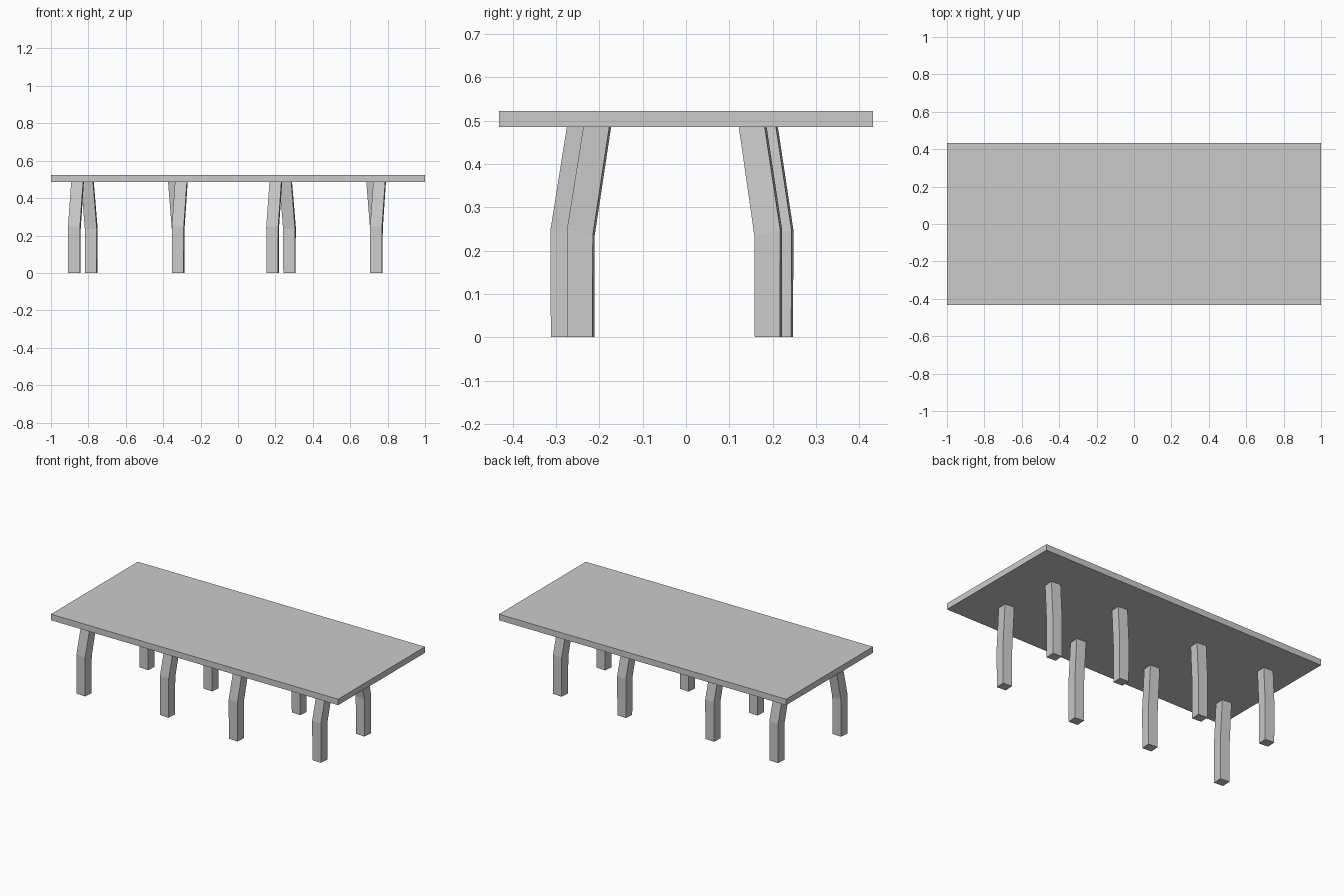
import bpy, bmesh, math
from mathutils import Vector, Matrix

if "Cube" in bpy.data.objects:
    bpy.data.objects.remove(bpy.data.objects["Cube"])


def make_object(name, bm):
    bmesh.ops.recalc_face_normals(bm, faces=bm.faces)
    mesh = bpy.data.meshes.new(name)
    bm.to_mesh(mesh)
    bm.free()
    obj = bpy.data.objects.new(name, mesh)
    bpy.context.collection.objects.link(obj)
    return obj


def bent_leg(name, x, y, lean):
    """Square leg, upright below the knee, leaning inward above it."""
    bm = bmesh.new()
    turn = Matrix.Rotation(math.radians(-4), 3, 'Z')
    inward = 1 if lean[1] > 0 else -1
    rings = []
    for z, tilt, size, shift in ((0, 0, 0.97, 0), (0.241, 0.006, 1, 0), (0.486, 0, 1, 1)):
        ring = []
        for sx, sy in ((-1, -1), (1, -1), (1, 1), (-1, 1)):
            p = turn @ Vector((sx * 0.032 * size, sy * 0.03 * size, 0))
            p += Vector((x + lean[0] * shift, y + lean[1] * shift, z - sy * inward * tilt))
            ring.append(bm.verts.new(p))
        rings.append(ring)
    for a, b in zip(rings, rings[1:]):
        for i in range(4):
            j = (i + 1) % 4
            bm.faces.new((a[i], a[j], b[j], b[i]))
    bm.faces.new(rings[0])
    bm.faces.new(rings[-1])
    return make_object(name, bm)


# Table top
bm = bmesh.new()
bmesh.ops.create_cube(bm, size=1)
bmesh.ops.scale(bm, vec=(2, 0.864, 0.038), verts=bm.verts)
bmesh.ops.translate(bm, vec=(0, 0, 0.504), verts=bm.verts)
make_object("table_top", bm)

# Two identical groups of four legs
front_lean, back_lean = (0.017, 0.038), (-0.02, -0.036)
legs = (
    ("front_outer_leg", -0.875, -0.281, front_lean),
    ("front_inner_leg", -0.32, -0.243, front_lean),
    ("back_outer_leg", -0.785, 0.216, back_lean),
    ("back_inner_leg", -0.32, 0.19, back_lean),
)
for side, offset in (("left", 0), ("right", 1.06)):
    for name, x, y, lean in legs:
        bent_leg(f"{side}_{name}", x + offset, y, lean)
